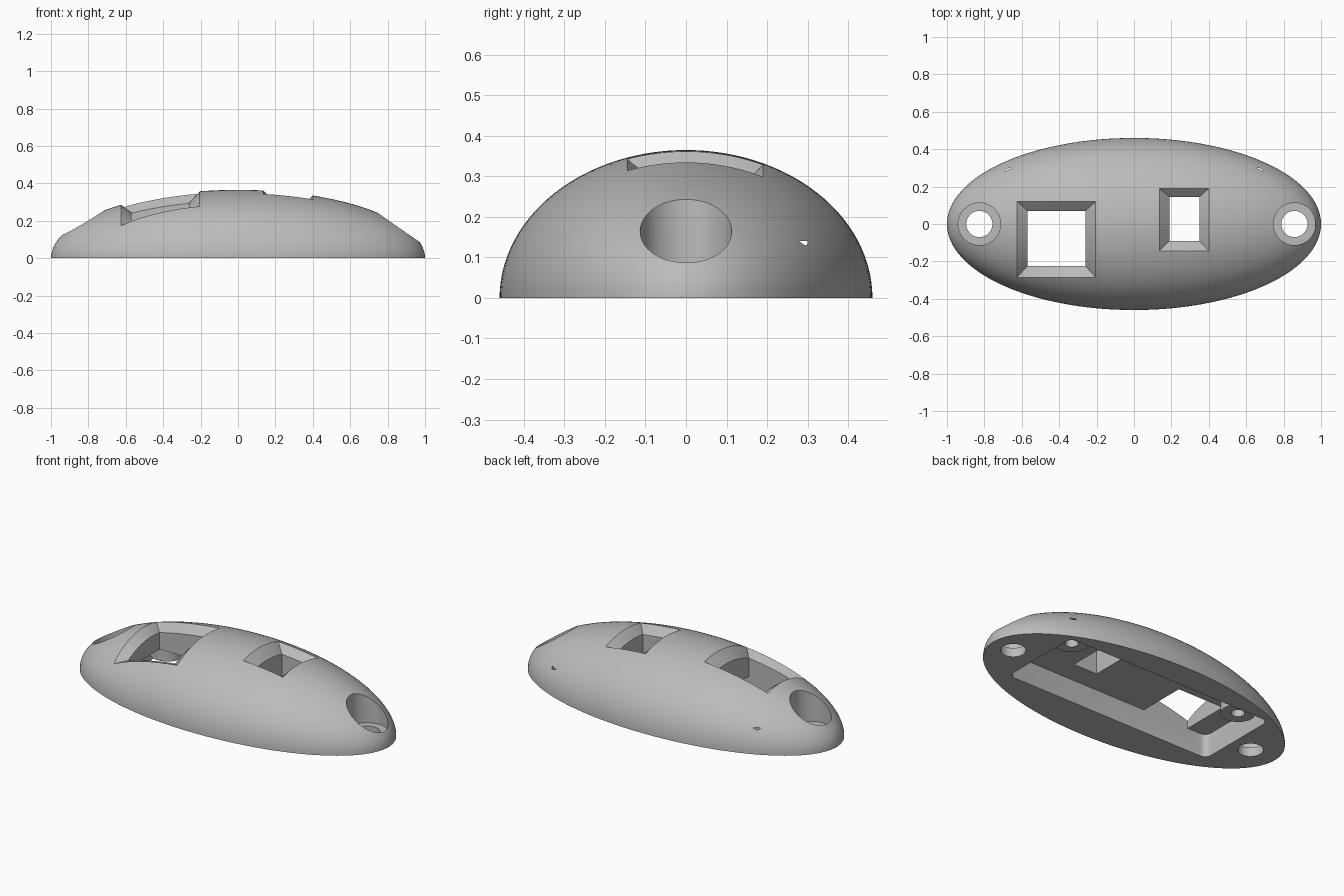
import bpy, bmesh, math
from mathutils import Vector

old = bpy.data.objects.get("Cube")
if old:
    bpy.data.objects.remove(old, do_unlink=True)

RX, RY, RZ = 1.0, 0.46, 0.365      # half axes of the domed cover
CEILING = 0.14                     # roof of the pocket underneath

grey = bpy.data.materials.new("plain_grey")
grey.use_nodes = True
colour = (0.5, 0.5, 0.5, 1)
grey.diffuse_color = colour
grey.node_tree.nodes["Principled BSDF"].inputs["Base Color"].default_value = colour


def dome(x, y):
    return RZ * math.sqrt(max(0, 1 - (x / RX) ** 2 - (y / RY) ** 2))


def new_object(name, bm):
    bmesh.ops.recalc_face_normals(bm, faces=bm.faces)
    mesh = bpy.data.meshes.new(name)
    bm.to_mesh(mesh)
    bm.free()
    obj = bpy.data.objects.new(name, mesh)
    bpy.context.collection.objects.link(obj)
    mesh.materials.append(grey)
    return obj


def loft(name, rings):
    """Closed solid through matching rings of points."""
    bm = bmesh.new()
    loops = [[bm.verts.new(p) for p in ring] for ring in rings]
    n = len(loops[0])
    for low, high in zip(loops, loops[1:]):
        for i in range(n):
            j = (i + 1) % n
            bm.faces.new((low[i], low[j], high[j], high[i]))
    bm.faces.new(loops[0])
    bm.faces.new(loops[-1])
    return new_object(name, bm)


def cylinder(name, x, y, radius, z0, z1, sides=64):
    turn = [2 * math.pi * i / sides for i in range(sides)]
    ring = [(x + radius * math.cos(a), y + radius * math.sin(a)) for a in turn]
    return loft(name, [[(px, py, z) for px, py in ring] for z in (z0, z1)])


def rectangle(x0, x1, y0, y1, steps=16):
    corners = [Vector(c) for c in ((x0, y0), (x1, y0), (x1, y1), (x0, y1))]
    return [corners[k].lerp(corners[(k + 1) % 4], i / steps)
            for k in range(4) for i in range(steps)]


def window(name, outer, inner):
    """Opening with a sloping rim that follows the dome, then straight walls."""
    wide, narrow = rectangle(*outer), rectangle(*inner)
    return loft(name, [
        [(p.x, p.y, 0.5) for p in wide],
        [(p.x, p.y, dome(*p)) for p in wide],
        [(p.x, p.y, dome(*p) - 0.055) for p in narrow],
        [(p.x, p.y, 0.1) for p in narrow]])


def combine(target, tool, operation="DIFFERENCE"):
    mod = target.modifiers.new(tool.name, "BOOLEAN")
    mod.operation = operation
    mod.solver = "EXACT"
    mod.object = tool
    bpy.context.view_layer.objects.active = target
    bpy.ops.object.modifier_apply(modifier=mod.name)
    bpy.data.objects.remove(tool, do_unlink=True)


# Domed body: upper half of an ellipsoid with a flat underside
bm = bmesh.new()
bmesh.ops.create_uvsphere(bm, u_segments=128, v_segments=64, radius=1)
bmesh.ops.scale(bm, vec=(RX, RY, RZ), verts=bm.verts)
bmesh.ops.delete(bm, geom=[v for v in bm.verts if v.co.z < -0.001], context="VERTS")
bmesh.ops.holes_fill(bm, edges=[e for e in bm.edges if e.is_boundary], sides=0)
cover = new_object("domed_cover", bm)

# Pocket in the underside with rounded corners
x0, x1, y0, y1, r = -0.70, 0.70, -0.225, 0.30, 0.04
centres = ((x1 - r, y1 - r), (x0 + r, y1 - r), (x0 + r, y0 + r), (x1 - r, y0 + r))
outline = []
for k, (cx, cy) in enumerate(centres):
    for i in range(7):
        a = (k + i / 6) * math.pi / 2
        outline.append((cx + r * math.cos(a), cy + r * math.sin(a)))
combine(cover, loft("pocket", [[(x, y, z) for x, y in outline] for z in (-0.1, CEILING)]))

# Screw bosses hanging from the pocket roof
for x in (-0.59, 0.59):
    combine(cover, cylinder("boss", x, 0.175, 0.095, 0.065, 0.155), "UNION")
    combine(cover, cylinder("boss_hole", x, 0.175, 0.037, 0, 0.15, 32))

# Window openings through the dome
combine(cover, window("large_window", (-0.625, -0.205, -0.285, 0.12),
                      (-0.57, -0.26, -0.225, 0.07)))
combine(cover, window("small_window", (0.135, 0.40, -0.145, 0.19),
                      (0.19, 0.35, -0.09, 0.145)))

# Counterbored mounting holes at both ends
for x in (-0.827, 0.858):
    combine(cover, cylinder("counterbore", x, 0, 0.113, 0.055, 0.5))
    combine(cover, cylinder("mounting_hole", x, 0, 0.07, -0.1, 0.2))

bpy.ops.object.select_all(action="DESELECT")
cover.select_set(True)
bpy.context.view_layer.objects.active = cover
bpy.ops.object.shade_smooth_by_angle(angle=math.radians(25))
